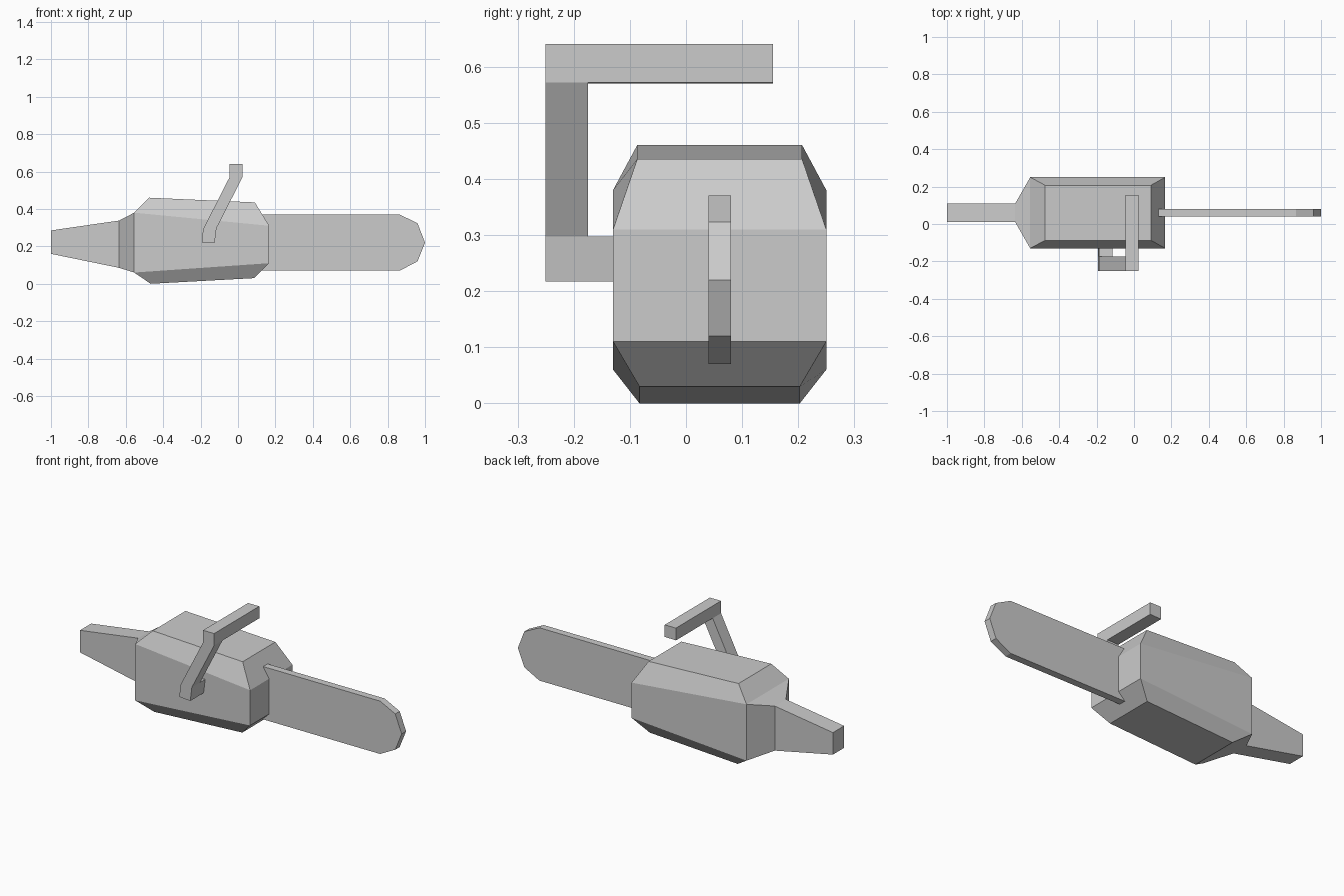
import bpy, bmesh

if "Cube" in bpy.data.objects:
    bpy.data.objects.remove(bpy.data.objects["Cube"])


def finish(name, bm):
    bmesh.ops.recalc_face_normals(bm, faces=bm.faces)
    mesh = bpy.data.meshes.new(name)
    bm.to_mesh(mesh)
    bm.free()
    bpy.context.collection.objects.link(bpy.data.objects.new(name, mesh))


def loft(name, rings):
    """Skin a row of equal-sized closed rings and cap both ends."""
    bm = bmesh.new()
    rows = [[bm.verts.new(p) for p in ring] for ring in rings]
    n = len(rows[0])
    for a, b in zip(rows, rows[1:]):
        for i in range(n):
            j = (i + 1) % n
            bm.faces.new((a[i], a[j], b[j], b[i]))
    bm.faces.new(rows[0])
    bm.faces.new(rows[-1])
    finish(name, bm)


def level(x0, z0, x1, z1, y0, y1):
    """Four-sided ring sloping from the rear (x0, z0) to the front (x1, z1)."""
    return [(x0, y0, z0), (x1, y0, z1), (x1, y1, z1), (x0, y1, z0)]


def upright(x, y0, y1, z0, z1):
    return [(x, y0, z0), (x, y1, z0), (x, y1, z1), (x, y0, z1)]


# Motor housing with chamfered top and bottom
loft("motor_housing", [
    level(-0.467, 0.0, 0.085, 0.03, -0.083, 0.203),
    level(-0.555, 0.06, 0.167, 0.11, -0.13, 0.25),
    level(-0.555, 0.38, 0.167, 0.31, -0.13, 0.25),
    level(-0.475, 0.46, 0.09, 0.435, -0.087, 0.207)])

# Rear grip, flaring out to the housing
loft("rear_grip", [
    upright(-0.555, -0.13, 0.25, 0.06, 0.38),
    upright(-0.635, 0.01, 0.11, 0.085, 0.338),
    upright(-1.0, 0.01, 0.11, 0.16, 0.285)])

# Guide bar with a blunt rounded nose
bar = [(0.12, 0.07), (0.865, 0.07), (0.96, 0.12), (1.0, 0.22),
       (0.96, 0.323), (0.865, 0.37), (0.12, 0.37)]
loft("guide_bar", [[(x, y, z) for x, z in bar] for y in (0.04, 0.08)])

# Front handle: leaning arm, with its foot and top extruded backwards
arm = [((-0.193, 0.222), (-0.125, 0.217)), ((-0.187, 0.291), (-0.115, 0.297)),
       ((-0.045, 0.57), (0.025, 0.572)), ((-0.045, 0.64), (0.025, 0.64))]
bm = bmesh.new()
rows = [[bm.verts.new((x, y, z)) for y in (-0.25, -0.175) for x, z in pair]
        for pair in arm]
backs = []
for a, b in zip(rows, rows[1:]):
    for i, j in ((0, 1), (1, 3), (3, 2), (2, 0)):
        f = bm.faces.new((a[i], a[j], b[j], b[i]))
        if (i, j) == (3, 2):
            backs.append(f)
for row in (rows[0], rows[-1]):
    bm.faces.new([row[i] for i in (0, 1, 3, 2)])
for face, y in ((backs[0], -0.12), (backs[2], 0.155)):
    new = bmesh.ops.extrude_discrete_faces(bm, faces=[face])["faces"][0]
    for v in new.verts:
        v.co.y = y
finish("front_handle", bm)
